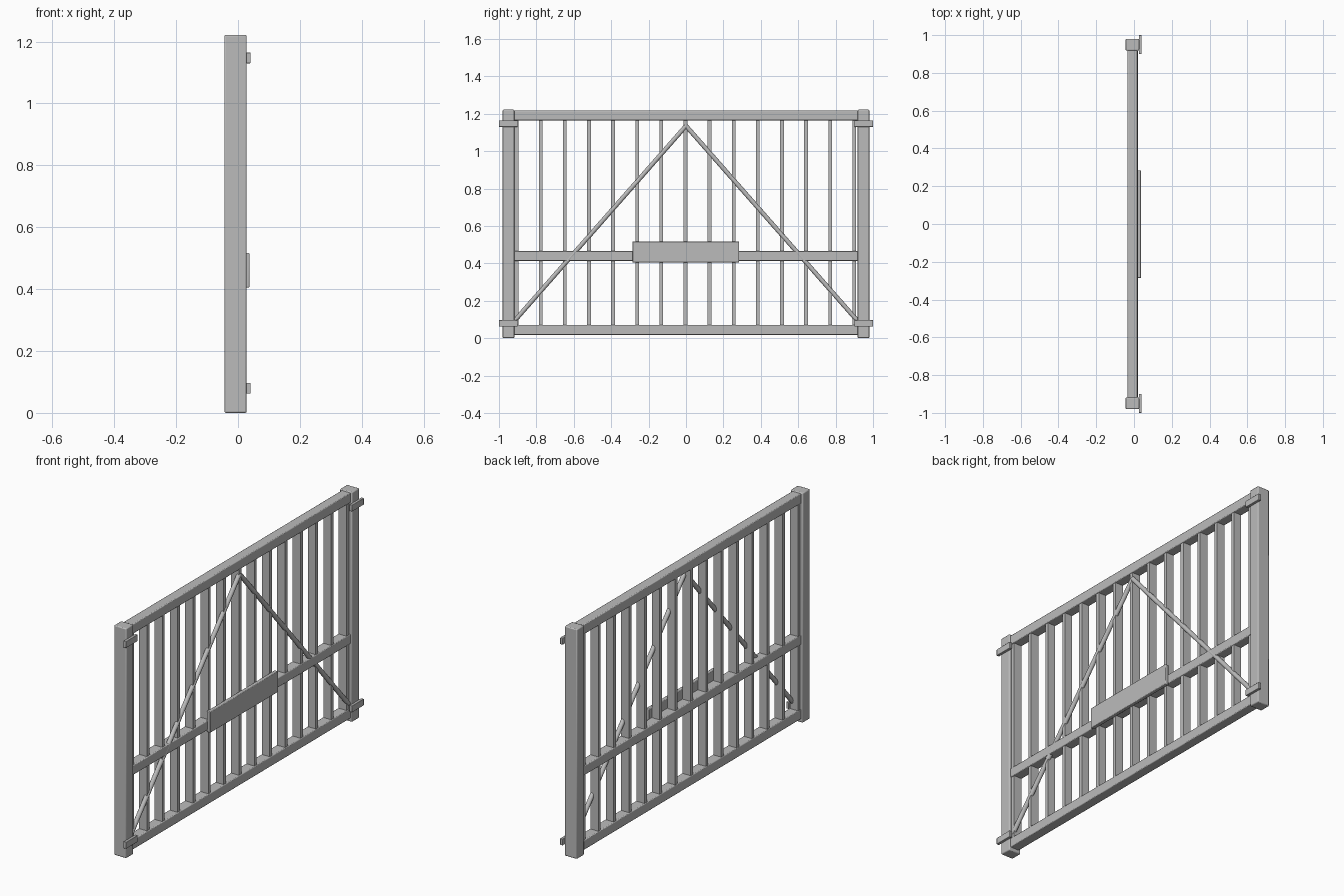
import bpy
from mathutils import Vector

cube = bpy.data.objects.get("Cube")
if cube:
    bpy.data.objects.remove(cube, do_unlink=True)

# Single painted-metal material
GREY = (0.5, 0.5, 0.5, 1)
metal = bpy.data.materials.new("grey_metal")
metal.use_nodes = True
metal.diffuse_color = GREY
metal.node_tree.nodes["Principled BSDF"].inputs["Base Color"].default_value = GREY


def box(name, x, y, z, bevel=0.0):
    """Box from (min, max) ranges on each axis, with optional softened edges."""
    ranges = (x, y, z)
    bpy.ops.mesh.primitive_cube_add(size=1, location=[sum(r) / 2 for r in ranges])
    ob = bpy.context.object
    ob.name = name
    ob.scale = [r[1] - r[0] for r in ranges]
    bpy.ops.object.transform_apply(location=False, rotation=False, scale=True)
    ob.data.materials.append(metal)
    if bevel:
        mod = ob.modifiers.new("soft_edges", "BEVEL")
        mod.width = bevel
        mod.segments = 2
        bpy.ops.object.shade_smooth_by_angle()
    return ob


def rod(name, start, end, radius):
    """Round bar between two points."""
    a, b = Vector(start), Vector(end)
    bpy.ops.mesh.primitive_cylinder_add(vertices=16, radius=radius,
                                        depth=(b - a).length, location=(a + b) / 2)
    ob = bpy.context.object
    ob.name = name
    ob.rotation_euler = (b - a).to_track_quat("Z", "Y").to_euler()
    ob.data.materials.append(metal)
    bpy.ops.object.shade_smooth_by_angle()
    return ob


# Horizontal rails
RAIL_X = (-0.034, 0.019)
for name, z in (("bottom_rail", (0.018, 0.07)),
                ("middle_rail", (0.414, 0.465)),
                ("top_rail", (1.165, 1.217))):
    box(name, RAIL_X, (-0.93, 0.93), z, 0.004)

# Upright flat bars
SPACING = 0.129
for i in range(-7, 8):
    y = i * SPACING - 0.003
    box("upright_bar", (-0.031, 0.015), (y - 0.01, y + 0.01), (0.06, 1.175))

# End posts, strap tabs and diagonal braces on both sides
for side, label in ((-1, "front"), (1, "back")):
    def span(inner, outer):
        return tuple(sorted((side * inner, side * outer)))

    box(label + "_post", (-0.044, 0.028), span(0.918, 0.98), (0, 1.222), 0.005)
    for level, z in (("lower", (0.062, 0.097)), ("upper", (1.13, 1.165))):
        box(f"{label}_{level}_hinge_tab", (0.026, 0.041), span(0.9, 1.0), z, 0.002)
    rod(label + "_diagonal_brace", (0.008, side * 0.915, 0.095), (0.008, 0, 1.135), 0.012)

# Blank sign plate on the middle rail
box("sign_plate", (0.017, 0.037), (-0.286, 0.284), (0.405, 0.517), 0.003)
